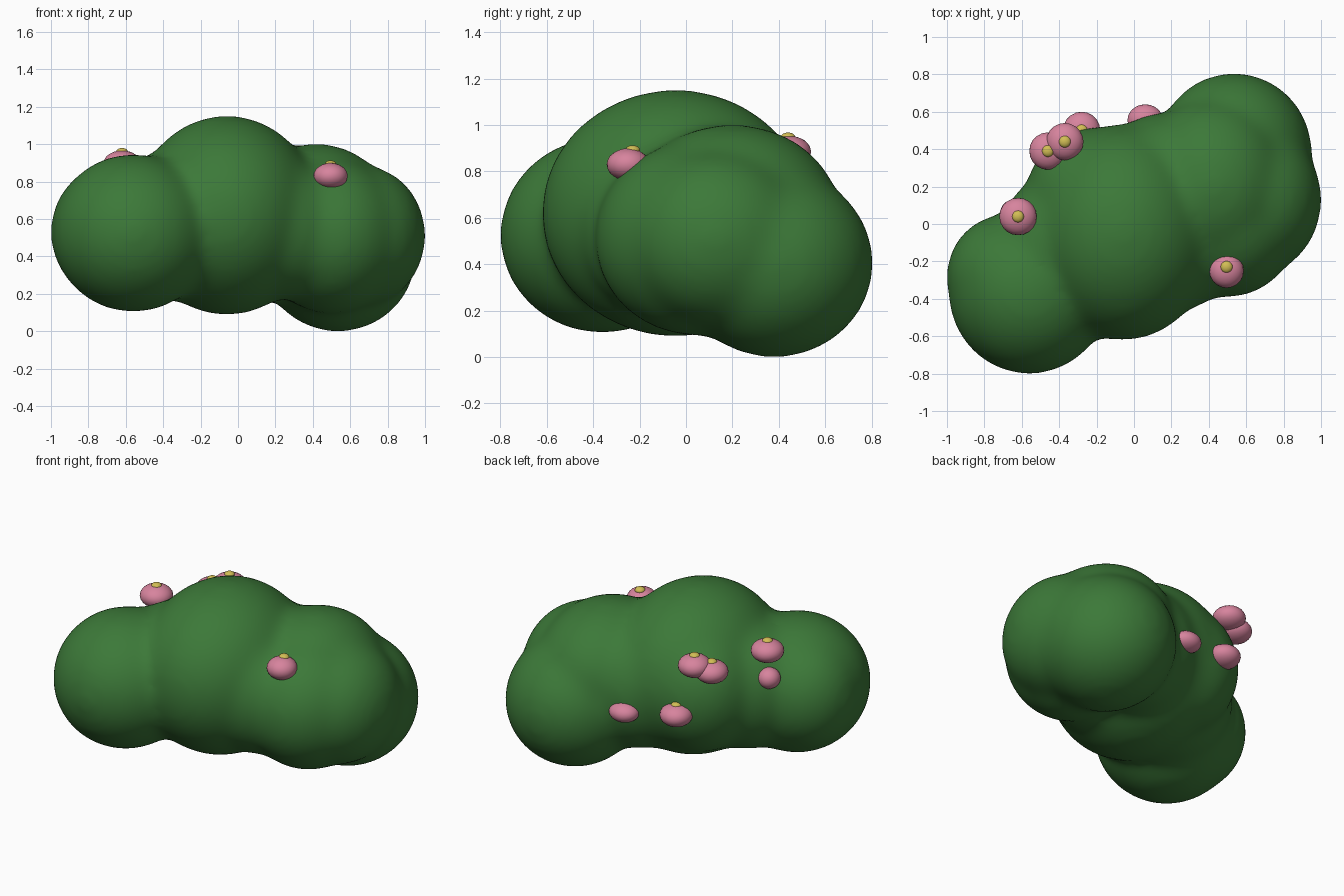
import bpy, bmesh
from mathutils import Matrix, Vector

cube = bpy.data.objects.get("Cube")
if cube:
    bpy.data.objects.remove(cube, do_unlink=True)


def material(name, colour):
    mat = bpy.data.materials.new(name)
    mat.use_nodes = True
    mat.diffuse_color = (*colour, 1)
    mat.node_tree.nodes["Principled BSDF"].inputs["Base Color"].default_value = (*colour, 1)
    return mat


LEAF = material("leaf green", (0.045, 0.19, 0.04))
PINK = material("petal pink", (0.68, 0.23, 0.34))
YELLOW = material("pollen yellow", (0.64, 0.51, 0.09))


def ellipsoids(name, items, mat, detail=4):
    """One object made of ellipsoids, each given as (centre, radii)."""
    bm = bmesh.new()
    for centre, radii in items:
        place = Matrix.Translation(centre) @ Matrix.Diagonal((*radii, 1))
        bmesh.ops.create_icosphere(bm, subdivisions=detail, radius=1, matrix=place)
    for face in bm.faces:
        face.smooth = True
    mesh = bpy.data.meshes.new(name)
    bm.to_mesh(mesh)
    bm.free()
    mesh.materials.append(mat)
    obj = bpy.data.objects.new(name, mesh)
    bpy.context.collection.objects.link(obj)
    return obj


# Foliage: overlapping clumps fused into one soft mass
clumps = [
    # right clump, its outer corner and the joint beside it
    ((-0.56, -0.36, 0.525), (0.435, 0.445, 0.425)),
    ((-0.68, -0.28, 0.53), (0.325, 0.335, 0.36)),
    ((-0.38, -0.12, 0.56), (0.36, 0.40, 0.40)),
    # middle clump
    ((-0.06, -0.045, 0.62), (0.50, 0.58, 0.535)),
    ((-0.20, 0.15, 0.60), (0.38, 0.37, 0.41)),
    ((0.16, 0.24, 0.55), (0.35, 0.355, 0.40)),
    ((0.25, -0.10, 0.55), (0.30, 0.36, 0.38)),
    # left clump: crown, outer side, front and low back
    ((0.42, 0.20, 0.60), (0.42, 0.47, 0.405)),
    ((0.66, 0.13, 0.51), (0.345, 0.40, 0.38)),
    ((0.50, 0.04, 0.51), (0.40, 0.435, 0.42)),
    ((0.535, 0.38, 0.405), (0.42, 0.43, 0.41)),
]
bush = ellipsoids("bush_foliage", clumps, LEAF)
remesh = bush.modifiers.new("fuse", 'REMESH')
remesh.mode = 'VOXEL'
remesh.voxel_size = 0.025
remesh.use_smooth_shade = True
soften = bush.modifiers.new("soften", 'SMOOTH')
soften.factor = 0.5
soften.iterations = 40

# Blossoms: flattened pink balls with a yellow centre on top
blossoms = [
    (0.495, -0.25, 0.83), (-0.62, 0.04, 0.897), (-0.46, 0.39, 0.85),
    (-0.37, 0.44, 0.885), (-0.28, 0.50, 0.56),
]
for i, centre in enumerate(blossoms, 1):
    size = 0.092 if i == 1 else 0.1
    ellipsoids(f"blossom_{i}", [(centre, (size, size, 0.07))], PINK, 3)
    top = Vector(centre) + Vector((0, 0.02 if i == 1 else 0, 0.062))
    ellipsoids(f"blossom_centre_{i}", [(top, (0.032, 0.032, 0.021))], YELLOW, 3)

# Closed buds on the back
ellipsoids("bud_low", [((0.06, 0.555, 0.51), (0.095, 0.085, 0.062))], PINK, 3)
ellipsoids("bud_side", [((-0.645, 0.06, 0.73), (0.07, 0.07, 0.065))], PINK, 3)
